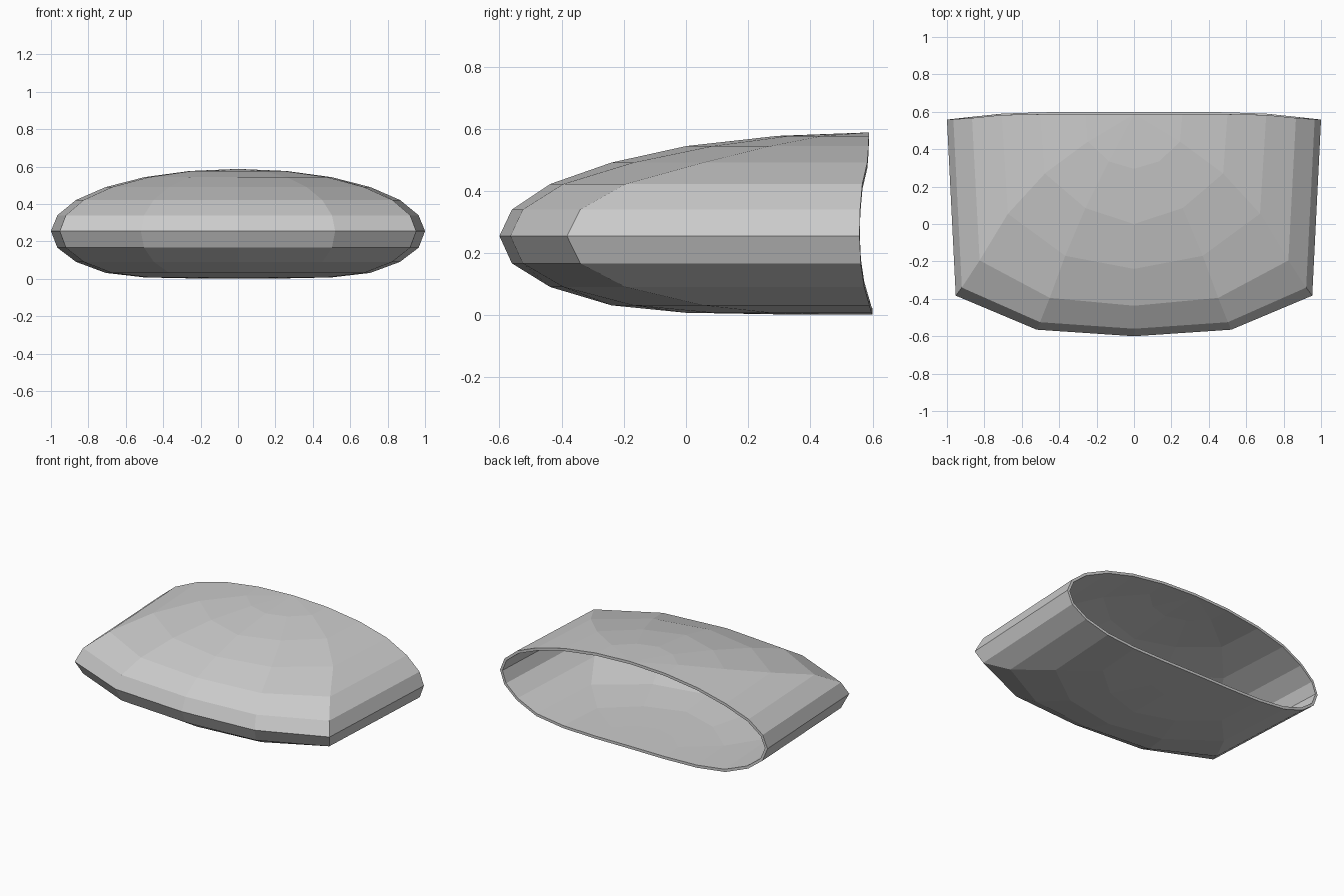
import bpy, bmesh
from math import cos, radians

if "Cube" in bpy.data.objects:
    bpy.data.objects.remove(bpy.data.objects["Cube"])

# Half-dome shell: latitude rings every 15 degrees, six columns sweeping round the front
WIDTH = [0.0, 0.52, 0.953, 1.0]                    # column x on the widest ring
DEPTH = [                                           # column y, widest ring towards pole
    [-0.60, -0.56, -0.437, -0.24, 0.0, 0.295],
    [-0.565, -0.525, -0.395, -0.17, 0.085, 0.335],
    [-0.383, -0.34, -0.195, 0.055, 0.27, 0.44],
]
REAR_TOP = [0.558, 0.56, 0.567, 0.583, 0.587, 0.588]
REAR_LOW = [0.558, 0.562, 0.573, 0.59, 0.597, 0.60]
Z_TOP = [0.255, 0.34, 0.422, 0.491, 0.544, 0.577]
Z_LOW = [0.255, 0.167, 0.091, 0.032, 0.008, 0.003]

bm = bmesh.new()


def ring(step):
    i = abs(step)
    z = Z_TOP[i] if step >= 0 else Z_LOW[i]
    rear = REAR_TOP[i] if step >= 0 else REAR_LOW[i]
    verts = []
    for j in range(-3, 4):
        c = abs(j)
        x = WIDTH[c] * cos(radians(15 * i)) * (1 if j >= 0 else -1)
        y = rear if c == 3 else DEPTH[c][i]
        verts.append(bm.verts.new((x, y, z)))
    return verts


rings = [ring(s) for s in range(-5, 6)]
bottom = bm.verts.new((0, 0.60, 0.004))
top = bm.verts.new((0, 0.588, 0.588))

# Side bands, then the fans closing onto the poles at the opening's edge
for a, b in zip(rings, rings[1:]):
    for j in range(6):
        bm.faces.new((a[j], a[j + 1], b[j + 1], b[j]))
for j in range(6):
    bm.faces.new((rings[-1][j], rings[-1][j + 1], top))
    bm.faces.new((rings[0][j + 1], rings[0][j], bottom))

mesh = bpy.data.meshes.new("toe_cap_shell")
bm.to_mesh(mesh)
bm.free()
shell = bpy.data.objects.new("toe_cap_shell", mesh)
bpy.context.collection.objects.link(shell)

# Thin wall, grown inwards
wall = shell.modifiers.new("wall", 'SOLIDIFY')
wall.thickness = 0.018
wall.offset = -1
